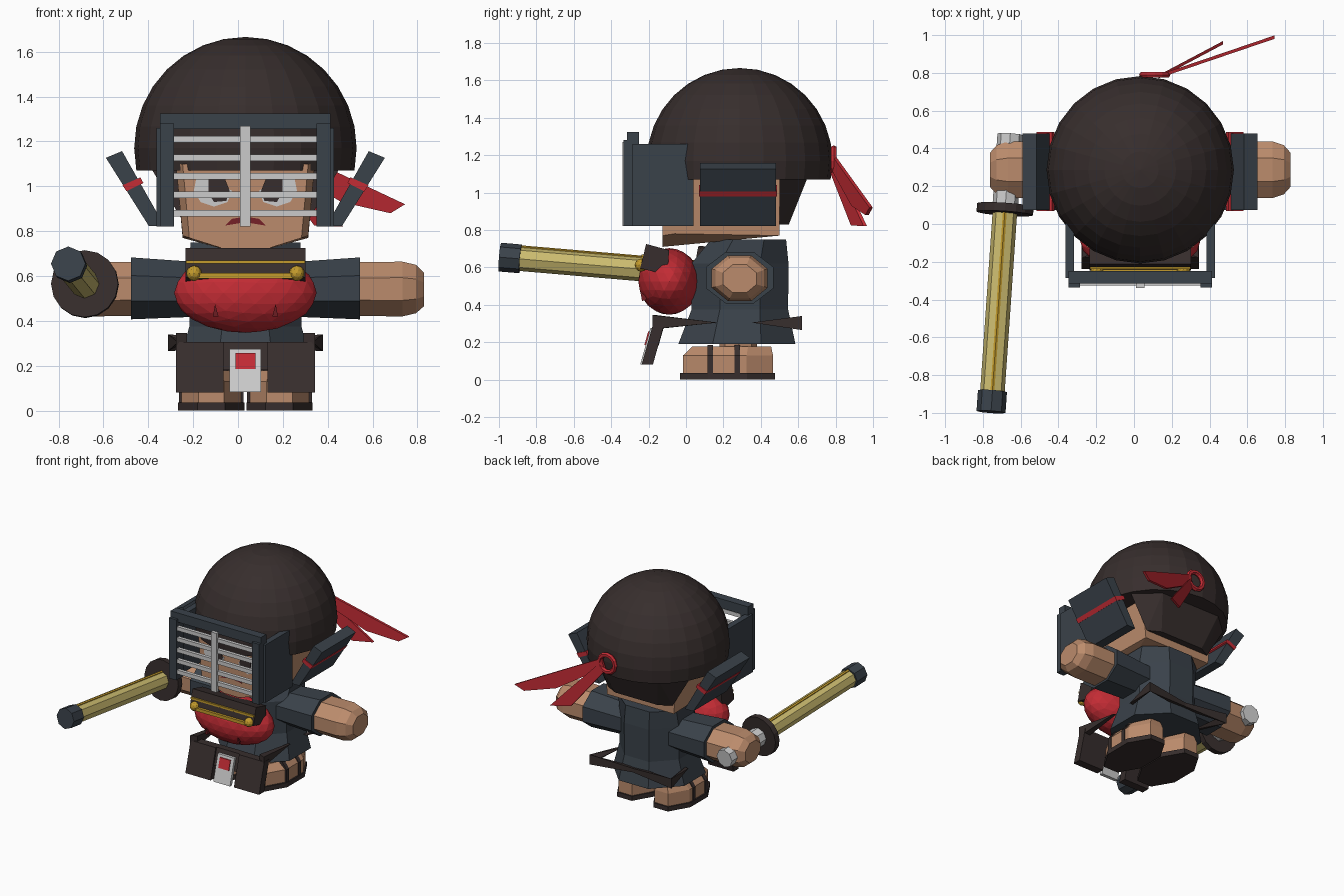
import bpy, bmesh, math
from mathutils import Vector, Matrix

if "Cube" in bpy.data.objects:
    bpy.data.objects.remove(bpy.data.objects["Cube"])

CX = 0.033  # body centre line
SIDES = (("left", 1), ("right", -1))


def material(name, r, g, b):
    m = bpy.data.materials.new(name)
    m.use_nodes = True
    m.diffuse_color = (r, g, b, 1)
    m.node_tree.nodes["Principled BSDF"].inputs["Base Color"].default_value = (r, g, b, 1)
    return m


BROWN = material("dark brown", 0.038, 0.027, 0.026)
NAVY = material("slate navy", 0.042, 0.054, 0.068)
SKIN = material("skin", 0.5, 0.26, 0.15)
RED = material("red", 0.55, 0.025, 0.035)
WHITE = material("light grey", 0.6, 0.6, 0.6)
GOLD = material("gold", 0.55, 0.33, 0.025)
BAMBOO = material("pale bamboo", 0.6, 0.5, 0.16)
MAROON = material("maroon", 0.18, 0.015, 0.02)


def finish(name, bm, mat):
    bmesh.ops.recalc_face_normals(bm, faces=bm.faces)
    me = bpy.data.meshes.new(name)
    bm.to_mesh(me)
    bm.free()
    me.materials.append(mat)
    ob = bpy.data.objects.new(name, me)
    bpy.context.collection.objects.link(ob)
    return ob


def hull(name, mat, pts):
    bm = bmesh.new()
    for p in pts:
        bm.verts.new(p)
    res = bmesh.ops.convex_hull(bm, input=bm.verts)
    bmesh.ops.delete(bm, geom=list({v for v in res["geom_interior"] if isinstance(v, bmesh.types.BMVert)}), context='VERTS')
    bmesh.ops.dissolve_limit(bm, angle_limit=0.02, verts=bm.verts, edges=bm.edges)
    return finish(name, bm, mat)


def box(name, mat, x0, x1, y0, y1, z0, z1):
    return hull(name, mat, [(x, y, z) for x in (x0, x1) for y in (y0, y1) for z in (z0, z1)])


def both(pts):
    """Points on both sides of the centre line."""
    return [(CX + s * x, y, z) for x, y, z in pts for s in (1, -1)]


def loft(name, mat, rings, axis="z", sides=8):
    """Rings are (position, centre a, centre b, radius a, radius b)."""
    bm, loops = bmesh.new(), []
    k = 1 / math.cos(math.pi / sides)
    for t, a, b, ra, rb in rings:
        loop = []
        for i in range(sides):
            ang = (i + 0.5) * math.tau / sides
            u, v = a + ra * k * math.cos(ang), b + rb * k * math.sin(ang)
            loop.append(bm.verts.new((u, v, t) if axis == "z" else (t, u, v)))
        loops.append(loop)
    for lo, hi in zip(loops, loops[1:]):
        for i in range(sides):
            j = (i + 1) % sides
            bm.faces.new((lo[i], lo[j], hi[j], hi[i]))
    bm.faces.new(loops[0])
    bm.faces.new(loops[-1])
    return finish(name, bm, mat)


def rod(name, mat, p, q, r, sides=8):
    p, q = Vector(p), Vector(q)
    bm = bmesh.new()
    turn = (q - p).to_track_quat('Z', 'Y').to_matrix().to_4x4()
    bmesh.ops.create_cone(bm, cap_ends=True, segments=sides, radius1=r, radius2=r, depth=(q - p).length,
                          matrix=Matrix.Translation((p + q) / 2) @ turn)
    return finish(name, bm, mat)


# Domed helmet with neck flap
bm = bmesh.new()
bmesh.ops.create_uvsphere(bm, u_segments=24, v_segments=16, radius=0.496,
                          matrix=Matrix.Translation((CX, 0.287, 1.17)))
cut = bmesh.ops.bisect_plane(bm, geom=bm.verts[:] + bm.edges[:] + bm.faces[:], plane_co=(0, 0, 1.07),
                             plane_no=(0, 0, -1), clear_outer=True)
bmesh.ops.edgenet_fill(bm, edges=[e for e in cut["geom_cut"] if isinstance(e, bmesh.types.BMEdge)])
finish("helmet_dome", bm, BROWN)
hull("neck_flap", BROWN, both([(0.42, 0.5, 1.08), (0.25, 0.65, 1.08), (0.27, 0.5, 0.83), (0.18, 0.55, 0.83)]))

# Head and face
hull("head", SKIN, both([(0.06, -0.125, 0.71), (0.25, -0.125, 0.77), (0.28, -0.125, 1.1), (0.31, -0.06, 1.1),
                         (0.28, -0.06, 0.78), (0.31, 0.5, 1.1), (0.28, 0.5, 0.77)]))
for side, s in SIDES:
    def face_plate(name, mat, outline, y):
        hull(name, mat, [(CX + s * x, y + d, z) for x, z in outline for d in (0, 0.006)])
    face_plate(side + "_eye_white", WHITE, [(0.06, 0.98), (0.08, 0.93), (0.14, 0.91), (0.2, 0.93), (0.23, 0.98),
                                            (0.22, 1.03), (0.15, 1.035)], -0.129)
    face_plate(side + "_pupil", BROWN, [(0.07, 0.98), (0.085, 0.935), (0.14, 0.93), (0.165, 0.97),
                                        (0.165, 1.035), (0.09, 1.03)], -0.133)
    face_plate(side + "_mouth_half", MAROON, [(0, 0.865), (0.06, 0.855), (0.09, 0.825), (0.05, 0.835), (0, 0.84)], -0.129)

# Face guard: open frame, side panels, flared wings
for side, s in SIDES:
    box(side + "_guard_post", NAVY, CX + s * 0.318, CX + s * 0.38, -0.335, -0.25, 0.82, 1.28)
    box(side + "_guard_panel", NAVY, CX + s * 0.35, CX + s * 0.396, -0.285, 0.04, 0.82, 1.26)
    foot, tip, across = Vector((0.335, 0.825)), Vector((0.585, 1.14)), Vector((0.035, -0.018))
    hull(side + "_wing", NAVY, [(CX + s * x, y, z) for y in (0.075, 0.48) for x, z in
                                ((0.36, 0.822), (0.43, 0.822), (0.622, 1.127), (0.55, 1.157))])
    hull(side + "_wing_band", RED, [(CX + s * x, y, z) for y in (0.07, 0.486) for x, z in
                                    ((0.455, 1.015), (0.468, 1.04), (0.548, 1.005), (0.53, 0.978))])
box("guard_top_bar", NAVY, CX - 0.38, CX + 0.38, -0.315, -0.25, 1.255, 1.325)
for i in range(5):
    z = 0.88 + i * 0.0825
    box("guard_bar_%d" % (i + 1), WHITE, CX - 0.325, CX + 0.325, -0.325, -0.3, z - 0.015, z + 0.015)
box("guard_upright", WHITE, CX - 0.023, CX + 0.023, -0.34, -0.315, 0.82, 1.27)

# Ribbon knot and tails
bpy.ops.mesh.primitive_torus_add(location=(0.11, 0.79, 1.17), rotation=(math.pi / 2, 0, 0), major_segments=12,
                                 minor_segments=6, major_radius=0.065, minor_radius=0.018)
knot = bpy.context.object
knot.name = "ribbon_knot"
knot.data.materials.append(RED)


def ribbon(name, outline, slope):
    hull(name, RED, [(x, 0.775 + (x - 0.14) * slope + d, z) for x, z in outline for d in (0, 0.018)])


ribbon("long_ribbon", [(0.15, 1.2), (0.15, 1.12), (0.46, 0.93), (0.68, 0.88), (0.745, 0.92)], 0.34)
ribbon("short_ribbon", [(0.15, 1.18), (0.13, 1.11), (0.34, 0.825), (0.47, 0.82)], 0.53)

# Torso and flared skirt
loft("tunic", NAVY, [(0.19, CX, 0.272, 0.3, 0.313), (0.375, CX, 0.288, 0.25, 0.258),
                     (0.62, CX, 0.288, 0.25, 0.26), (0.75, CX, 0.335, 0.245, 0.2)])

for side, s in SIDES:
    # Arms
    def along_x(name, mat, rings):
        loft(name, mat, [(CX + s * x, 0.287, z, ry, rz) for x, z, ry, rz in rings], "x")
    along_x(side + "_sleeve", NAVY, [(0.18, 0.54, 0.16, 0.12), (0.51, 0.545, 0.18, 0.138)])
    along_x(side + "_hand", SKIN, [(0.48, 0.542, 0.15, 0.12), (0.7, 0.542, 0.15, 0.122), (0.76, 0.542, 0.13, 0.108),
                                   (0.796, 0.54, 0.09, 0.075)])
    # Legs, feet and sandals
    fx = CX + s * 0.152
    rod(side + "_leg", SKIN, (fx, 0.28, 0.12), (fx, 0.28, 0.3), 0.1)
    loft(side + "_foot", SKIN, [(0.03, fx, 0.225, 0.138, 0.24), (0.13, fx, 0.225, 0.138, 0.24),
                                (0.178, fx, 0.245, 0.1, 0.21)])
    loft(side + "_sandal", BROWN, [(0.0, fx, 0.222, 0.148, 0.253), (0.035, fx, 0.222, 0.148, 0.253)])
    for i, y in enumerate((0.13, 0.275)):
        hull("%s_sandal_strap_%d" % (side, i + 1), BROWN,
             [(fx + t * x, y + d, z) for t in (1, -1) for d in (-0.015, 0.015)
              for x, z in ((0.144, 0.03), (0.144, 0.13), (0.105, 0.184))])
    # Belt ends: narrow at the hip, tall at front and back
    hull(side + "_front_belt", BROWN, [(CX + s * x, y, z) for x, y, z in (
        (0.29, 0.17, 0.305), (0.27, 0.17, 0.305), (0.31, -0.18, 0.345), (0.31, -0.18, 0.27),
        (0.26, -0.16, 0.345), (0.26, -0.16, 0.27))])
    hull(side + "_back_belt_side", BROWN, [(CX + s * x, y, z) for x, y, z in (
        (0.3, 0.35, 0.305), (0.27, 0.35, 0.305), (0.345, 0.62, 0.34), (0.345, 0.62, 0.265), (0.3, 0.6, 0.305))])
    hull(side + "_back_belt", BROWN, [(CX + s * x, y, z) for x, y, z in (
        (0.345, 0.62, 0.34), (0.345, 0.62, 0.265), (0.3, 0.58, 0.3), (0, 0.59, 0.315), (0, 0.59, 0.285),
        (0, 0.53, 0.3))])


# Hanging apron panels, leaning forward at the hem
def apron(name, mat, x0, x1, z0, z1, front, thick):
    hull(name, mat, [(CX + x, front + 0.28 * (z - 0.08) + d, z) for x in (x0, x1) for z in (z0, z1)
                     for d in (0, thick)])


for side, s in SIDES:
    apron(side + "_apron_panel", BROWN, s * 0.098, s * 0.31, 0.08, 0.305, -0.237, 0.06)
apron("middle_apron_panel", BROWN, -0.098, 0.098, 0.18, 0.305, -0.225, 0.05)
apron("apron_tag", WHITE, -0.07, 0.07, 0.082, 0.275, -0.245, 0.025)
apron("apron_tag_square", RED, -0.044, 0.044, 0.185, 0.257, -0.252, 0.008)

# Rounded chest armour with dark gold-trimmed plate
bm = bmesh.new()
bmesh.ops.create_icosphere(bm, subdivisions=3, radius=1, matrix=Matrix.Translation((CX, -0.09, 0.525))
                           @ Matrix.Diagonal((0.318, 0.165, 0.178, 1)))
finish("chest_padding", bm, RED)
hull("chest_plate", BROWN, both([(0.268, -0.213, 0.725), (0.268, -0.09, 0.692), (0.268, -0.1, 0.56),
                                 (0.268, -0.245, 0.595)]))
box("upper_trim", GOLD, CX - 0.265, CX + 0.265, -0.239, -0.21, 0.655, 0.67)
box("lower_trim", GOLD, CX - 0.23, CX + 0.23, -0.26, -0.22, 0.588, 0.613)
for side, s in SIDES:
    bm = bmesh.new()
    bmesh.ops.create_icosphere(bm, subdivisions=2, radius=0.035,
                               matrix=Matrix.Translation((CX + s * 0.229, -0.24, 0.612)))
    finish(side + "_trim_knob", bm, GOLD)
    hull(side + "_padding_notch", MAROON, [(CX + s * x, y, z) for x, y, z in (
        (0.135, -0.245, 0.475), (0.145, -0.235, 0.42), (0.12, -0.235, 0.42), (0.13, -0.2, 0.43))])

# Practice sword held in the right hand
POMMEL, TIP = Vector((-0.655, 0.475, 0.53)), Vector((-0.757, -0.995, 0.655))


def on_sword(f):
    return POMMEL.lerp(TIP, f)


up = Vector((0, 0.005, 0.06))
rod("sword_grip", WHITE, on_sword(0), on_sword(0.27), 0.068)
rod("sword_guard", BROWN, on_sword(0.255), on_sword(0.285), 0.15, 16)
rod("sword_blade", BAMBOO, on_sword(0.28), on_sword(0.95), 0.065)
rod("sword_cord", GOLD, on_sword(0.28) + up, on_sword(0.93) + up, 0.012, 6)
rod("sword_tip_cap", NAVY, on_sword(0.925), on_sword(1), 0.077)
